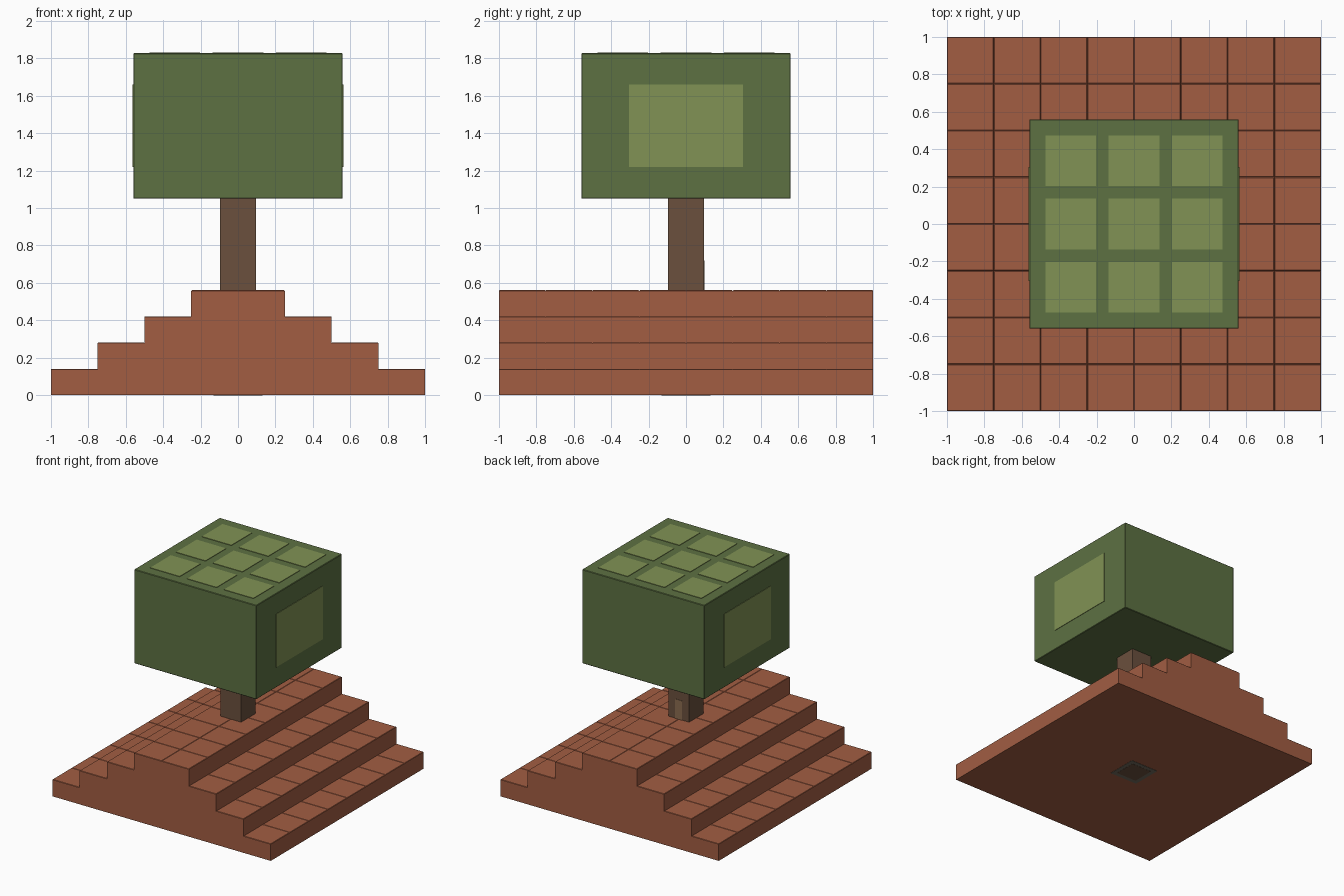
import bpy, bmesh
from mathutils import Vector

if "Cube" in bpy.data.objects:
    bpy.data.objects.remove(bpy.data.objects["Cube"])


def material(name, rgb):
    m = bpy.data.materials.new(name)
    m.diffuse_color = (*rgb, 1)
    m.use_nodes = True
    m.node_tree.nodes["Principled BSDF"].inputs["Base Color"].default_value = m.diffuse_color
    return m


BRICK = material("terracotta", (0.36, 0.11, 0.055))
BARK = material("bark", (0.145, 0.08, 0.047))
BARK_LIGHT = material("light_bark", (0.26, 0.15, 0.08))
STONE = material("stone", (0.17, 0.15, 0.11))
LEAF = material("leaf", (0.11, 0.165, 0.055))
LEAF_LIGHT = material("light_leaf", (0.22, 0.29, 0.09))


def boxes(name, bounds, mat, bevel=0.0):
    """One object made of boxes, each given as (min corner, max corner)."""
    bm = bmesh.new()
    for lo, hi in bounds:
        lo, hi = Vector(lo), Vector(hi)
        for v in bmesh.ops.create_cube(bm, size=1)["verts"]:
            v.co = (lo + hi) / 2 + v.co * (hi - lo)
    if bevel:
        # soften every edge except those resting on the ground
        edges = [e for e in bm.edges
                 if all(v.co.z > 0.001 for v in e.verts)]
        bmesh.ops.bevel(bm, geom=edges, offset=bevel, segments=1,
                        affect='EDGES')
    me = bpy.data.meshes.new(name)
    bm.to_mesh(me)
    bm.free()
    me.materials.append(mat)
    ob = bpy.data.objects.new(name, me)
    bpy.context.collection.objects.link(ob)
    return ob


# Stepped mound: 8 x 8 blocks rising to a ridge along y
blocks = []
for i in range(8):
    top = 0.14 * (min(i, 7 - i) + 1)
    for j in range(8):
        x, y = -1 + 0.25 * i, -1 + 0.25 * j
        blocks.append(((x, y, 0), (x + 0.25, y + 0.25, top)))
boxes("stepped_base", blocks, BRICK, 0.003)

# Square trunk, its socket under the base and a light patch at the back
boxes("socket_plate", [((-0.13, -0.13, -0.002), (0.13, 0.13, 0.08))], STONE)
boxes("trunk", [((-0.095, -0.095, -0.003), (0.095, 0.095, 1.06))], BARK)
boxes("trunk_patch", [((-0.032, 0.08, 0.55), (0.032, 0.098, 0.72))], BARK_LIGHT)

# Block crown
boxes("crown", [((-0.56, -0.56, 1.05), (0.56, 0.56, 1.828))], LEAF, 0.004)

# Grid of light leaf tiles on top
boxes("crown_top_tiles",
      [((0.338 * a - 0.135, 0.338 * b - 0.135, 1.81),
        (0.338 * a + 0.135, 0.338 * b + 0.135, 1.832))
       for a in (-1, 0, 1) for b in (-1, 0, 1)], LEAF_LIGHT)

# Light panels on the left and right of the crown
boxes("crown_side_panels",
      [((s * 0.555 - 0.009, -0.305, 1.22), (s * 0.555 + 0.009, 0.305, 1.66))
       for s in (-1, 1)], LEAF_LIGHT)
